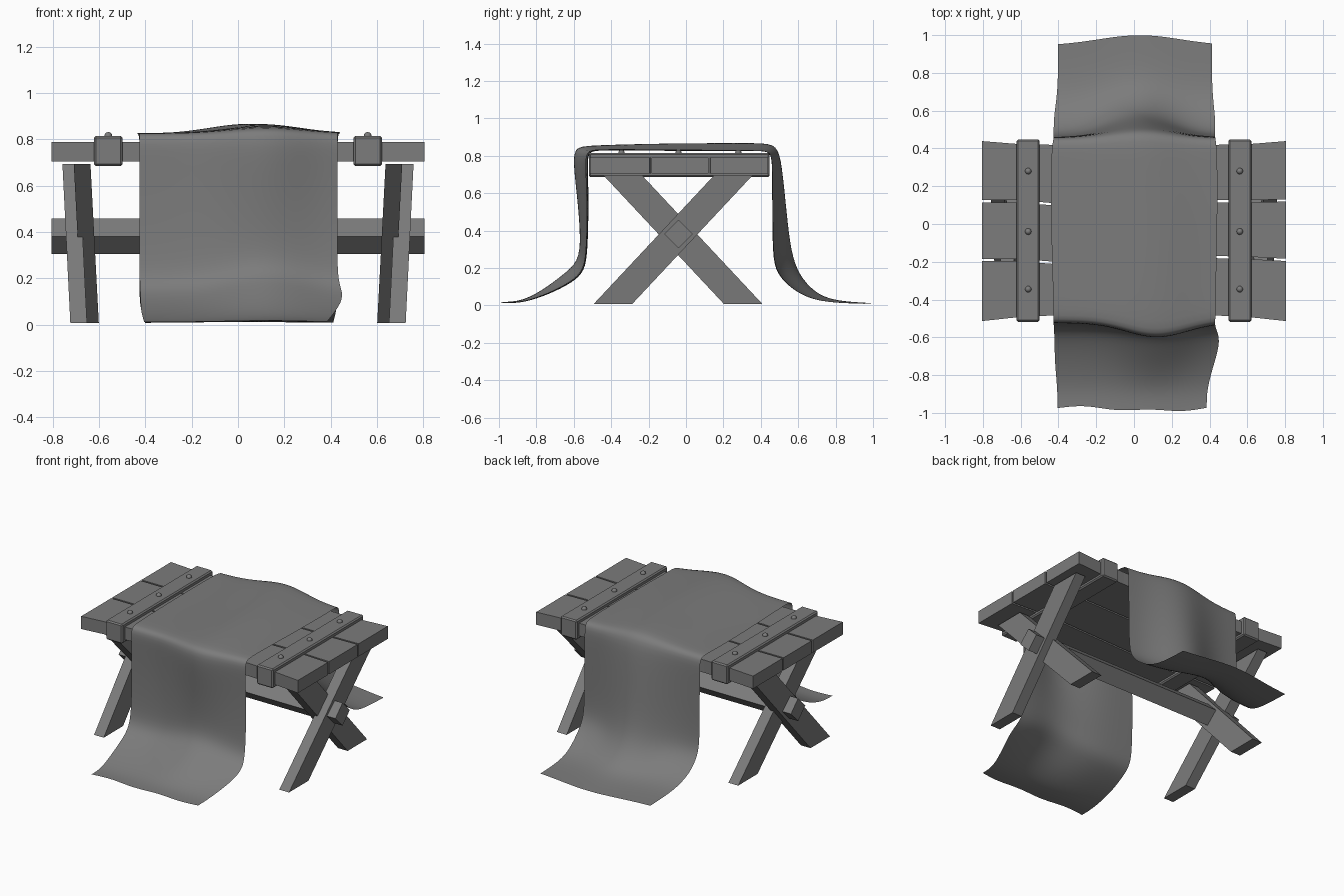
import bpy, bmesh, math
from mathutils import Vector, Matrix

if "Cube" in bpy.data.objects:
    bpy.data.objects.remove(bpy.data.objects["Cube"], do_unlink=True)

grey = bpy.data.materials.new("plain grey")
grey.use_nodes = True
colour = (0.2, 0.2, 0.2, 1)
grey.diffuse_color = colour
grey.node_tree.nodes["Principled BSDF"].inputs["Base Color"].default_value = colour


def finish(name, bm, bevel=0.0):
    bmesh.ops.recalc_face_normals(bm, faces=bm.faces)
    mesh = bpy.data.meshes.new(name)
    bm.to_mesh(mesh)
    bm.free()
    obj = bpy.data.objects.new(name, mesh)
    bpy.context.collection.objects.link(obj)
    mesh.materials.append(grey)
    if bevel:
        mod = obj.modifiers.new("soft edges", "BEVEL")
        mod.width, mod.segments = bevel, 1
    return obj


def prism(name, bottom, top, bevel=0.0):
    """Closed solid between two matching outlines."""
    bm = bmesh.new()
    lo = [bm.verts.new(p) for p in bottom]
    hi = [bm.verts.new(p) for p in top]
    bm.faces.new(lo)
    bm.faces.new(hi)
    n = len(lo)
    for i in range(n):
        j = (i + 1) % n
        bm.faces.new((lo[i], lo[j], hi[j], hi[i]))
    return finish(name, bm, bevel)


def box(name, centre, size, bevel=0.0, turn=0.0):
    bm = bmesh.new()
    bmesh.ops.create_cube(bm, size=1)
    bm.transform(Matrix.Translation(centre) @ Matrix.Rotation(turn, 4, "X")
                 @ Matrix.Diagonal((*size, 1)))
    return finish(name, bm, bevel)


# Table top: three planks that widen slightly at the ends
stations = (-0.805, -0.62, -0.43, 0.43, 0.62, 0.805)
seams = [
    (-0.52, -0.5, -0.49, -0.49, -0.5, -0.52),
    (-0.19, -0.19, -0.205, -0.175, -0.18, -0.19),
    (0.12, 0.12, 0.105, 0.12, 0.12, 0.125),
    (0.445, 0.43, 0.425, 0.425, 0.43, 0.445),
]
gap = 0.006
for i, name in enumerate(("front_plank", "middle_plank", "back_plank")):
    outline = [(x, y + gap) for x, y in zip(stations, seams[i])]
    outline += [(x, y - gap) for x, y in zip(stations, seams[i + 1])][::-1]
    prism(name, [(x, y, 0.705) for x, y in outline],
          [(x, y, 0.79) for x, y in outline])

# Cross battens with nails, and crossed legs, at both ends
for side, s in (("left", 1), ("right", -1)):
    box(side + "_batten", (s * 0.56, -0.035, 0.75), (0.122, 0.965, 0.13), 0.008)
    for k, y in enumerate((-0.345, -0.04, 0.28)):
        bm = bmesh.new()
        bmesh.ops.create_uvsphere(bm, u_segments=12, v_segments=8, radius=0.017)
        bm.transform(Matrix.Translation((s * 0.56, y, 0.815)))
        nail = finish(f"{side}_nail_{k + 1}", bm)
        nail.data.shade_smooth()

    # foot x, foot y, top x, top y
    for name, fx, fy, tx, ty in (("outer", 0.688, -0.39, 0.722, 0.253),
                                 ("inner", 0.637, 0.305, 0.673, -0.338)):
        def ring(x, y, z):
            return [(s * (x + a * 0.036), y + b * 0.103, z)
                    for a, b in ((-1, -1), (1, -1), (1, 1), (-1, 1))]
        prism(f"{side}_{name}_leg", ring(fx, fy, 0.008), ring(tx, ty, 0.695))

# Stretcher beam turned on edge
box("stretcher", (0, -0.04, 0.382), (1.61, 0.108, 0.108), 0, math.pi / 4)

# Cloth runner: side profile (y, z) paired with the fuller profile at the fold
profile = [
    (-0.97, 0.012, -0.99, 0.018),
    (-0.87, 0.012, -0.88, 0.022),
    (-0.73, 0.06, -0.77, 0.08),
    (-0.61, 0.12, -0.66, 0.165),
    (-0.54, 0.18, -0.575, 0.235),
    (-0.525, 0.3, -0.565, 0.36),
    (-0.52, 0.55, -0.58, 0.55),
    (-0.525, 0.74, -0.605, 0.75),
    (-0.525, 0.825, -0.6, 0.845),
    (-0.46, 0.83, -0.53, 0.857),
    (0, 0.825, 0, 0.87),
    (0.38, 0.825, 0.4, 0.872),
    (0.455, 0.825, 0.49, 0.86),
    (0.46, 0.74, 0.515, 0.75),
    (0.46, 0.5, 0.54, 0.5),
    (0.462, 0.27, 0.565, 0.28),
    (0.48, 0.17, 0.61, 0.16),
    (0.57, 0.08, 0.69, 0.07),
    (0.7, 0.015, 0.79, 0.023),
    (0.945, 0.008, 1.0, 0.012),
]


def edges(y, z):
    """Left and right limits of the cloth along its length."""
    left, right = -0.425, 0.43
    if abs(y) < 0.4:
        left, right = -0.44, 0.442
    elif y < -0.55 and z < 0.3:
        right = 0.46 if y > -0.7 else 0.425 if y > -0.8 else 0.385
        left = -0.42 if y > -0.8 else -0.405
    elif y > 0.65:
        left, right = -0.402, 0.412
    return left, right


bm = bmesh.new()
columns = 13
rows = []
for ye, ze, yb, zb in profile:
    left, right = edges(ye, ze)
    centre = 0.12 if ye < 0.2 else 0.03
    spread = 0.22 if ye < 0.8 else 0.3
    row = []
    for c in range(columns):
        x = left + (right - left) * c / (columns - 1)
        w = math.exp(-((x - centre) / spread) ** 2)
        ripple = 0.008 * math.sin(17 * x) if ye < -0.9 else 0
        row.append(bm.verts.new((x, ye + (yb - ye) * w + ripple,
                                 ze + (zb - ze) * w)))
    rows.append(row)
for a, b in zip(rows, rows[1:]):
    for c in range(columns - 1):
        bm.faces.new((a[c], a[c + 1], b[c + 1], b[c]))
cloth = finish("cloth_runner", bm)
cloth.data.shade_smooth()
sub = cloth.modifiers.new("smooth", "SUBSURF")
sub.levels = sub.render_levels = 2
sub.boundary_smooth = "PRESERVE_CORNERS"
